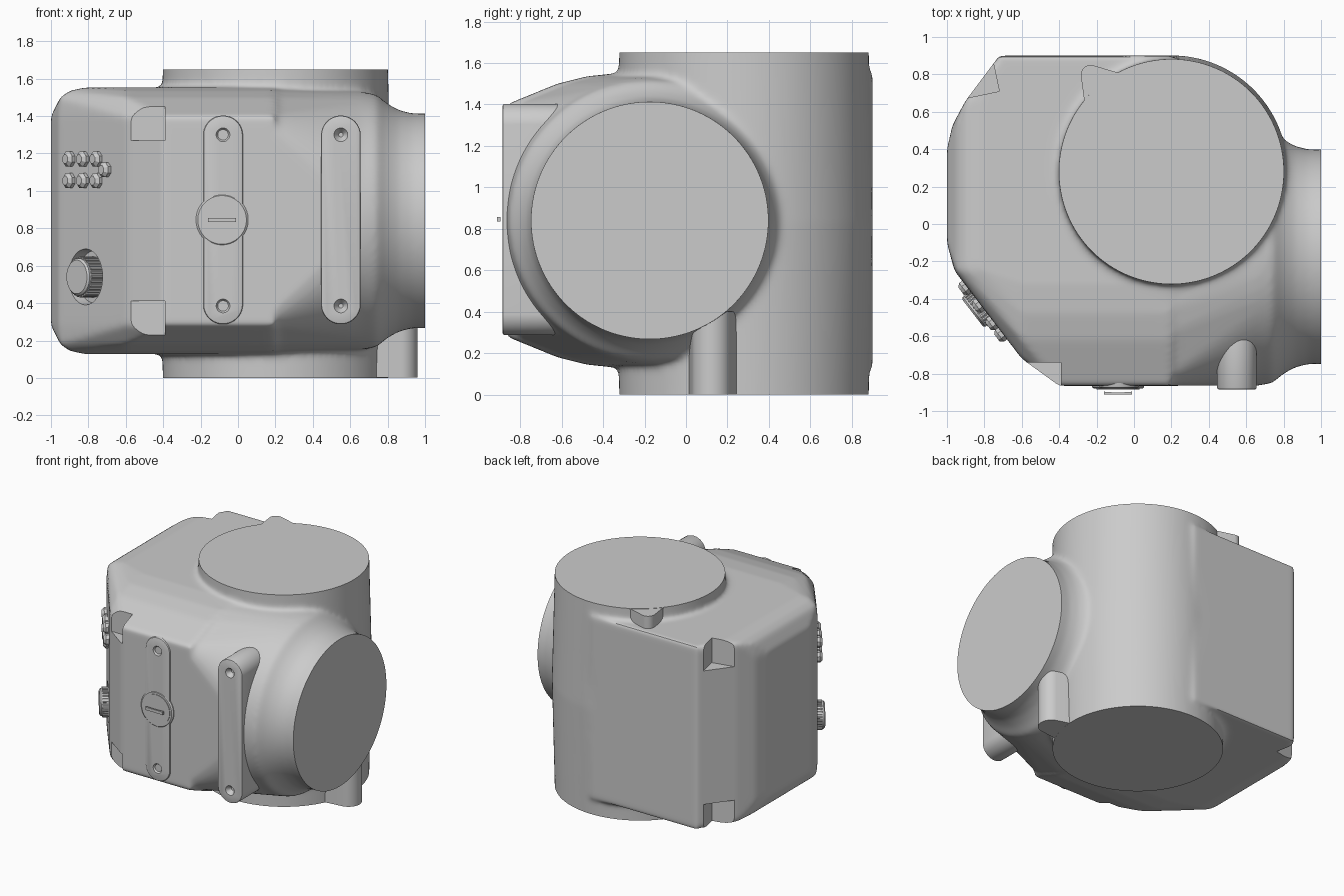
import bpy, bmesh, math
from mathutils import Vector, Matrix

if "Cube" in bpy.data.objects:
    bpy.data.objects.remove(bpy.data.objects["Cube"])

MID = 0.84  # height of the side port axis and mirror plane of the body


def ring(c, axis, r, n=48):
    """Points of a circle around c, perpendicular to axis."""
    q = Vector(axis).to_track_quat('Z', 'Y')
    return [Vector(c) + q @ Vector((r * math.cos(2 * math.pi * (i + .5) / n),
                                    r * math.sin(2 * math.pi * (i + .5) / n), 0)) for i in range(n)]


def lathe(c, axis, prof, n=48):
    """Convex slices between consecutive (distance, radius) stations."""
    a = Vector(axis).normalized()
    rs = [ring(Vector(c) + a * d, a, r, n) for d, r in prof]
    return [rs[i] + rs[i + 1] for i in range(len(rs) - 1)]


def hulls(name, sets, bevel=0):
    """One object made from the convex hulls of several point sets."""
    bm = bmesh.new()
    for pts in sets:
        vs = [bm.verts.new(p) for p in pts]
        bmesh.ops.convex_hull(bm, input=vs)
    loose = [v for v in bm.verts if not v.link_faces]
    bmesh.ops.delete(bm, geom=loose, context='VERTS')
    bmesh.ops.dissolve_limit(bm, angle_limit=0.005, verts=bm.verts[:], edges=bm.edges[:])
    bmesh.ops.recalc_face_normals(bm, faces=bm.faces[:])
    me = bpy.data.meshes.new(name)
    bm.to_mesh(me)
    bm.free()
    ob = bpy.data.objects.new(name, me)
    bpy.context.collection.objects.link(ob)
    if bevel:
        modify(ob, 'BEVEL', width=bevel, segments=2, limit_method='ANGLE', angle_limit=0.8)
    return ob


def modify(ob, kind, **props):
    m = ob.modifiers.new(kind, kind)
    for k, v in props.items():
        setattr(m, k, v)
    bpy.ops.object.select_all(action='DESELECT')
    bpy.context.view_layer.objects.active = ob
    ob.select_set(True)
    bpy.ops.object.modifier_apply(modifier=m.name)


def cut(ob, sets):
    c = hulls('cutter', sets)
    c.hide_render = True
    modify(ob, 'BOOLEAN', operation='DIFFERENCE', solver='EXACT', object=c)
    bpy.data.objects.remove(c)


def smooth(ob):
    bpy.ops.object.select_all(action='DESELECT')
    bpy.context.view_layer.objects.active = ob
    ob.select_set(True)
    bpy.ops.object.shade_smooth_by_angle(angle=math.radians(32))


def box(c, size, rot=0):
    m = Matrix.Translation(c) @ Matrix.Rotation(rot, 4, 'Z')
    return [m @ Vector((sx * size[0] / 2, sy * size[1] / 2, sz * size[2] / 2))
            for sx in (-1, 1) for sy in (-1, 1) for sz in (-1, 1)]


# Left housing: footprint stacked at several heights, shrinking toward top and bottom
foot = [(.2, .9), (-.72, .9), (-.9, .66), (-.97, .53), (-1, .4), (-1, -.1),
        (-.96, -.25), (-.6, -.72), (-.4, -.865), (.2, -.865)]
levels = [(.56, -1, -.865), (.66, -.95, -.62), (.695, -.9, -.48), (.712, -.82, -.32)]
left = [Vector((max(x, xl), max(y, yl), MID + s * h))
        for s in (-1, 1) for h, xl, yl in levels for x, y in foot]

# Right part of the housing: box section morphing to a round one
mid = [Vector((.1, y, MID + s * h)) for s in (-1, 1)
       for y, h in [(-.865, .56), (-.62, .66), (-.48, .695), (-.32, .712), (.3, .712)]]
mid += ring((.66, -.175, MID), (1, 0, 0), .69, 64)

# Ports: upright barrel and flared side port (over-long, trimmed flat afterwards)
barrel = lathe((.2, .28, 0), (0, 0, 1), [(-.15, .6), (0, .602), (.83, .622), (1.65, .602), (1.8, .6)], 96)
port = lathe((0, -.175, MID), (1, 0, 0),
             [(.3, .6), (.66, .69), (.74, .675), (.8, .625), (.86, .592), (.93, .574), (1.15, .572)], 96)
body = hulls('housing', [left, mid] + barrel + port)
modify(body, 'REMESH', mode='VOXEL', voxel_size=0.016)
modify(body, 'SMOOTH', factor=0.5, iterations=12)

# Trim the ports to flat caps
bm = bmesh.new()
bm.from_mesh(body.data)
for co, no in [((1, 0, 0), (1, 0, 0)), ((0, 0, 1.65), (0, 0, 1)), ((0, 0, 0), (0, 0, -1))]:
    res = bmesh.ops.bisect_plane(bm, geom=bm.verts[:] + bm.edges[:] + bm.faces[:], dist=1e-5,
                                 plane_co=co, plane_no=no, clear_outer=True)
    edges = [e for e in res['geom_cut'] if isinstance(e, bmesh.types.BMEdge) and e.is_boundary]
    bmesh.ops.contextual_create(bm, geom=edges)
bmesh.ops.recalc_face_normals(bm, faces=bm.faces[:])
bm.to_mesh(body.data)
bm.free()

# Corner pockets, mirrored top and bottom, and the round dial recess
N = Vector((-.79, -.61, 0)).normalized()  # normal of the angled front-left face


def on_face(x, z):
    return Vector((x, -.25 - (x + .96) * .47 / .36, z))


dial = on_face(-.815, .54)
pockets = []
for s in (-1, 1):
    pockets.append(box((-.59, -.94, MID + s * .73), (.4, .4, .6)))
    a = math.radians(12)
    corner = Vector((-.72, .71, MID + s * .82))
    offset = Matrix.Rotation(a, 3, 'Z') @ Vector((-.2, .2, 0))
    pockets.append(box(corner + offset, (.4, .4, .6), a))
pockets.append(ring(dial - N * .06, N, .14) + ring(dial + N * .1, N, .165))
cut(body, pockets)
smooth(body)

# Lug at the barrel base and tab at its top
lug = hulls('base_lug', [[p for z in (.001, .4) for c, r in [((.865, .125, z), .095), ((.7, .14, z), .13)]
                          for p in ring(c, (0, 0, 1), r)]])
tab = hulls('top_tab', [[p for z in (1.47, 1.648) for c, r in [((-.232, .798, z), .052), ((-.08, .62, z), .18)]
                         for p in ring(c, (0, 0, 1), r)]])
smooth(lug)
smooth(tab)

# Front mounting bars with countersunk screw holes
for name, x, y0, y1 in [('centre_bar', -.08, -.877, -.6), ('right_bar', .55, -.885, -.45)]:
    bar = hulls(name, [[p for y in (y0, y1) for z in (.393, 1.297)
                        for p in ring((x, y, z), (0, 1, 0), .106)]], .01)
    cut(bar, [ring((x, y0 - .01, z), (0, 1, 0), .044, 24) + ring((x, y0 + .035, z), (0, 1, 0), .012, 24)
              for z in (.385, 1.3)])
    smooth(bar)

# Slotted round cap on the centre bar
cap_ring = hulls('cap_ring', lathe((-.085, 0, MID + .005), (0, -1, 0), [(.7, .14), (.872, .14), (.88, .13)]))
cap = hulls('slotted_cap', lathe((-.085, 0, MID + .005), (0, -1, 0),
                                 [(.8, .115), (.884, .115), (.892, .1), (.897, .07), (.9, .03)]))
cut(cap, [box((-.085, -.9, MID + .005), (.15, .025, .022))])
smooth(cap_ring)
smooth(cap)

# Seven small faceted contacts on the angled face
spots = [(x, z) for z in (1.17, 1.055) for x in (-.895, -.822, -.75)] + [(-.703, 1.113)]
for i, (x, z) in enumerate(spots):
    p = on_face(x, z)
    pin = hulls('contact_%d' % (i + 1), lathe(p, N, [(-.05, .043), (.02, .043), (.038, .026)], 8))
    smooth(pin)

# Knurled dial sitting in its recess
side = N.cross(Vector((0, 0, 1)))
parts = lathe(dial, N, [(-.08, .1), (.05, .1), (.06, .09)])
for i in range(28):
    t = 2 * math.pi * i / 28
    c = dial + side * (.101 * math.cos(t)) + Vector((0, 0, .101 * math.sin(t)))
    parts.append(ring(c - N * .08, N, .008, 6) + ring(c + N * .04, N, .008, 6))
smooth(hulls('knurled_dial', parts))
